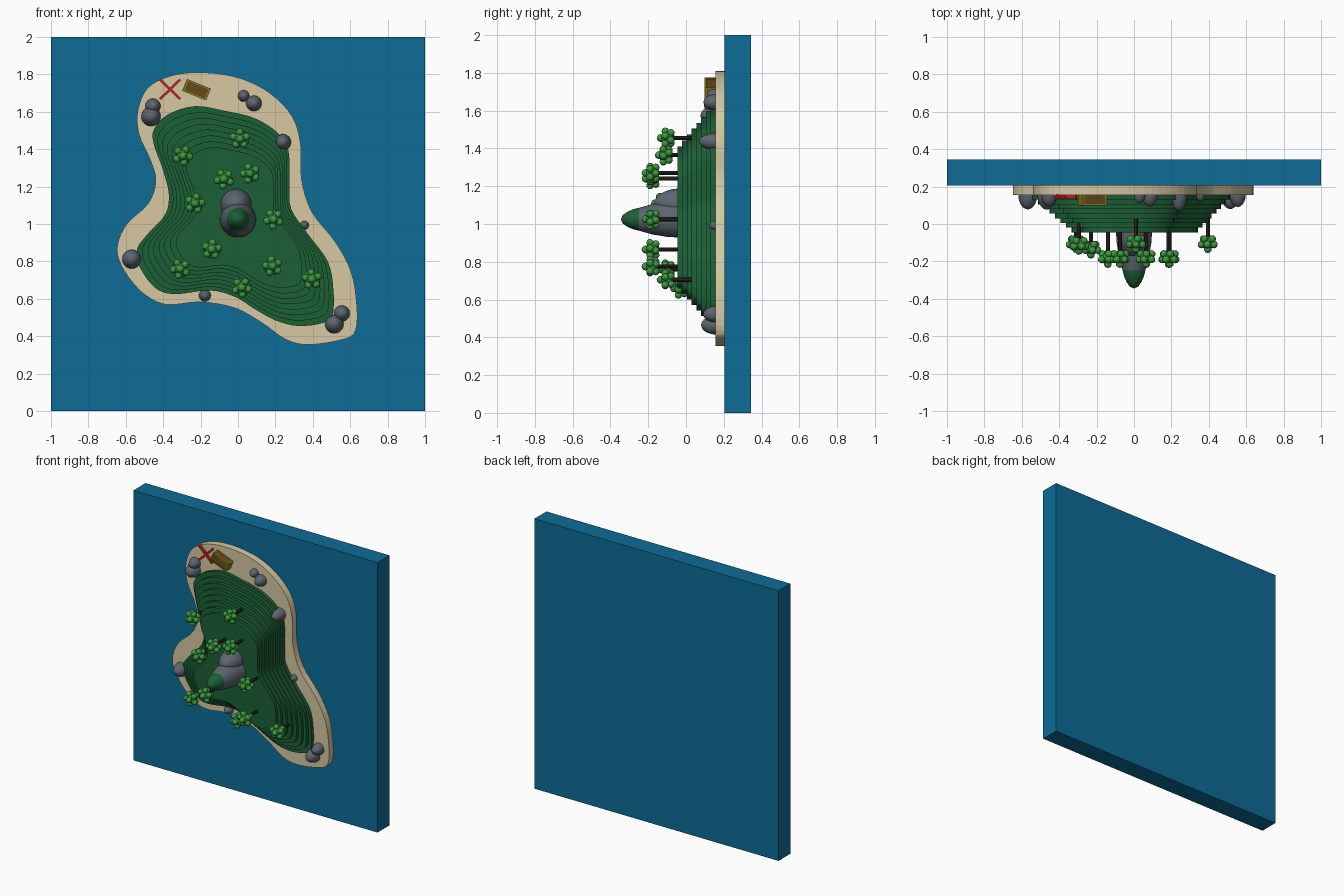
import bpy, bmesh, math, random
from mathutils import Matrix, Vector

if "Cube" in bpy.data.objects:
    bpy.data.objects.remove(bpy.data.objects["Cube"])

random.seed(4)

def mat(name, c):
    m = bpy.data.materials.new(name)
    m.diffuse_color = (*c, 1)
    m.use_nodes = True
    m.node_tree.nodes["Principled BSDF"].inputs["Base Color"].default_value = m.diffuse_color
    return m

SEA = mat("sea", (0.004, 0.15, 0.31))
SAND = mat("sand", (0.68, 0.58, 0.36))
GRASS = mat("grass", (0.011, 0.115, 0.036))
LEAF = mat("leaf", (0.045, 0.32, 0.05))
BARK = mat("bark", (0.04, 0.025, 0.018))
STONE = mat("stone", (0.11, 0.13, 0.16))
RED = mat("red", (0.6, 0.016, 0.02))
WOOD = mat("wood", (0.13, 0.07, 0.01))
GOLD = mat("gold", (0.27, 0.2, 0.012))

def finish(bm, name, material, smooth=False):
    bmesh.ops.recalc_face_normals(bm, faces=bm.faces)
    for f in bm.faces:
        f.smooth = smooth
    me = bpy.data.meshes.new(name)
    bm.to_mesh(me)
    bm.free()
    me.materials.append(material)
    ob = bpy.data.objects.new(name, me)
    bpy.context.collection.objects.link(ob)
    return ob

def box(name, loc, size, material, rot=0.0):
    bm = bmesh.new()
    bmesh.ops.create_cube(bm, size=1, matrix=Matrix.Translation(loc)
                          @ Matrix.Rotation(rot, 4, 'Y') @ Matrix.Diagonal((*size, 1)))
    return finish(bm, name, material)

def smooth_loop(p, n=4):
    # closed Catmull-Rom curve through the points
    out = []
    for i in range(len(p)):
        a, b, c, d = (Vector(p[(i + k) % len(p)]) for k in (-1, 0, 1, 2))
        for j in range(n):
            t = j / n
            out.append(0.5 * (2 * b + (c - a) * t + (2 * a - 5 * b + 4 * c - d) * t * t
                              + (3 * b - a - 3 * c + d) * t ** 3))
    return out

def plate(name, outline, y0, y1, material):
    bm = bmesh.new()
    f = bm.faces.new([bm.verts.new((p.x, y0, p.y)) for p in outline])
    r = bmesh.ops.extrude_face_region(bm, geom=[f], use_keep_orig=True)
    vs = [v for v in r["geom"] if isinstance(v, bmesh.types.BMVert)]
    bmesh.ops.translate(bm, verts=vs, vec=(0, y1 - y0, 0))
    return finish(bm, name, material)

def ellipsoid(name, x, y, z, r, ry, material):
    bm = bmesh.new()
    bmesh.ops.create_uvsphere(bm, u_segments=24, v_segments=16, radius=1,
                              matrix=Matrix.Translation((x, y, z))
                              @ Matrix.Diagonal((r, ry, r, 1)) @ Matrix.Rotation(math.pi / 2, 4, 'X'))
    return finish(bm, name, material, True)

def lathe(name, profile, x, z, material):
    # profile of (radius, y) spun around the y axis
    bm = bmesh.new()
    vs = [bm.verts.new((x + r, y, z)) for r, y in profile]
    es = [bm.edges.new(e) for e in zip(vs, vs[1:])]
    bmesh.ops.spin(bm, geom=vs + es, cent=(x, 0, z), axis=(0, 1, 0),
                   angle=2 * math.pi, steps=32)
    bmesh.ops.remove_doubles(bm, verts=bm.verts, dist=1e-4)
    return finish(bm, name, material, True)

# sea slab
box("sea_slab", (0, 0.275, 1), (2, 0.14, 2), SEA)

# beach
beach = [(-.18, 1.81), (.01, 1.78), (.17, 1.70), (.29, 1.575), (.335, 1.425), (.34, 1.24),
         (.395, 1.065), (.52, .905), (.605, .745), (.635, .57), (.63, .435), (.57, .385),
         (.385, .355), (.26, .38), (.13, .47), (-.015, .55), (-.2, .583), (-.39, .57),
         (-.525, .645), (-.625, .78), (-.645, .885), (-.595, 1.0), (-.48, 1.11), (-.44, 1.23),
         (-.47, 1.345), (-.53, 1.48), (-.535, 1.61), (-.48, 1.73), (-.35, 1.795)]
plate("beach", smooth_loop(beach), 0.155, 0.21, SAND)

# terraced hill
hill = [(-.23, 1.63), (-.07, 1.605), (.09, 1.565), (.215, 1.485), (.27, 1.39), (.275, 1.21),
        (.285, 1.08), (.375, .945), (.48, .80), (.51, .65), (.505, .515), (.45, .47),
        (.32, .455), (.20, .485), (.09, .545), (-.015, .61), (-.15, .645), (-.34, .625),
        (-.445, .66), (-.525, .77), (-.54, .865), (-.48, .95), (-.39, 1.05), (-.37, 1.16),
        (-.405, 1.30), (-.45, 1.425), (-.45, 1.505), (-.375, 1.585)]
centre = Vector((0.04, 1.02))
loop = smooth_loop(hill)
LAYERS, STEP = 8, 0.025
for i in range(LAYERS):
    s = 1 - 0.36 * i / (LAYERS - 1)
    y = 0.155 - STEP * i
    plate(f"terrace_{i + 1}", [centre + (p - centre) * s for p in loop], y - STEP, y, GRASS)

# central peak with green cap, and the lower shoulder
lathe("peak", [(.097, -.03), (.093, -.1), (.08, -.18), (.06, -.25)], 0, 1.025, STONE)
lathe("peak_cap", [(.061, -.248), (.053, -.28), (.04, -.31), (.022, -.335), (0, -.345)], 0, 1.025, GRASS)
ellipsoid("peak_shoulder", -.01, -.03, 1.105, .083, .14, STONE)

# trees: (x, z, crown y)
trees = [(-.295, 1.365, -.11), (.01, 1.455, -.1), (-.075, 1.24, -.18), (.065, 1.27, -.18),
         (-.23, 1.11, -.13), (.19, 1.025, -.18), (-.14, .865, -.18), (-.31, .76, -.1),
         (.185, .775, -.18), (.02, .66, -.03), (.395, .705, -.1)]
for i, (x, z, y) in enumerate(trees):
    bm = bmesh.new()
    bmesh.ops.create_cone(bm, cap_ends=True, segments=10, radius1=.011, radius2=.011, depth=.15,
                          matrix=Matrix.Translation((x, y + .065, z)) @ Matrix.Rotation(math.pi / 2, 4, 'X'))
    finish(bm, f"trunk_{i + 1}", BARK)
    # crown: core ball, two staggered rings and a front ball
    turn = random.uniform(0, 6)
    balls = [(0, 0, 0, .036), (0, -.034, 0, .021)]
    for n, dist, dy, r in ((5, .036, -.01, .02), (4, .03, .02, .02)):
        for k in range(n):
            a = turn + dy * 30 + 2 * math.pi * k / n
            balls.append((dist * math.cos(a), dy, dist * math.sin(a), r))
    bm = bmesh.new()
    for bx, by, bz, r in balls:
        bmesh.ops.create_icosphere(bm, subdivisions=2, radius=r,
                                   matrix=Matrix.Translation((x + bx, y + by, z + bz)))
    finish(bm, f"crown_{i + 1}", LEAF, True)

# shore rocks: (x, z, radius)
rocks = [(-.465, 1.575, .052), (-.455, 1.63, .041), (.03, 1.685, .031), (.085, 1.645, .042),
         (.24, 1.437, .044), (.355, .993, .024), (-.568, .812, .051), (-.177, .618, .032),
         (.515, .465, .05), (.555, .522, .043)]
for i, (x, z, r) in enumerate(rocks):
    ellipsoid(f"rock_{i + 1}", x, .16, z, r, 1.6 * r if i != 4 else .09, STONE)

# red cross on the beach
for i, a in enumerate((44, -44)):
    box(f"cross_bar_{i + 1}", (-.363, .148, 1.72), (.15, .026, .013), RED, math.radians(a))

# treasure chest with metal edging
rot = math.radians(22)
def chest_part(name, off, size, material):
    v = Matrix.Rotation(rot, 3, 'Y') @ Vector(off)
    box(name, Vector((-.222, .13, 1.718)) + v, size, material, rot)
chest_part("chest_body", (0, 0, 0), (.134, .055, .062), WOOD)
for s in (-1, 1):
    chest_part("chest_end_band", (.064 * s, 0, 0), (.01, .062, .066), GOLD)
    chest_part("chest_long_band", (0, -.027, .03 * s), (.138, .01, .008), GOLD)
